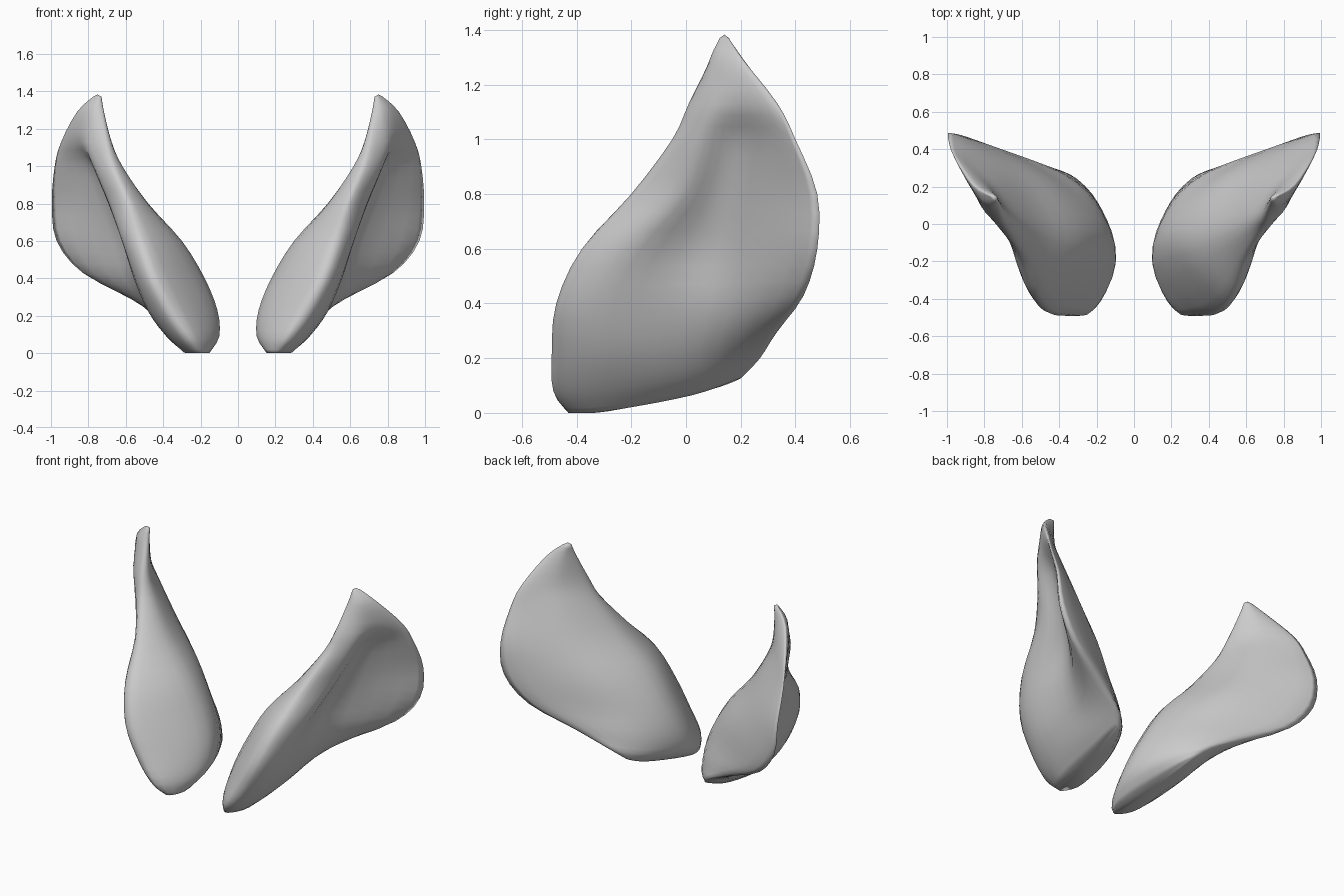
import bpy, bmesh
from mathutils import Vector

if "Cube" in bpy.data.objects:
    bpy.data.objects.remove(bpy.data.objects["Cube"])

# Cross-sections from base to tip: height, rear lift, then x,y of
# front lobe, inner side, back of dish, rear rim, dish hollow, outer lobe
SECTIONS = [
    (0.00, .33, .21, -.43, .15, -.28, .22, .08, .29, .20, .31, .02, .29, -.30),
    (0.08, .25, .25, -.485, .10, -.22, .19, .11, .37, .27, .40, .05, .37, -.33),
    (0.22, .13, .33, -.485, .11, -.15, .26, .18, .56, .33, .49, .05, .47, -.34),
    (0.40, .04, .42, -.465, .18, -.10, .38, .225, .83, .43, .57, .09, .55, -.33),
    (0.60, .00, .50, -.38, .30, -.08, .50, .26, .97, .48, .61, .12, .62, -.22),
    (0.80, .00, .58, -.20, .48, -.02, .64, .27, .995, .48, .695, .17, .69, -.03),
    (1.00, .00, .67, -.05, .62, .04, .74, .25, .98, .40, .785, .20, .77, .045),
    (1.13, .00, .705, .01, .68, .07, .78, .22, .945, .335, .865, .19, .80, .07),
    (1.29, .00, .725, .09, .72, .12, .77, .18, .86, .21, .82, .13, .77, .09),
    (1.37, .00, .735, .125, .73, .14, .745, .155, .775, .155, .765, .14, .75, .125),
]
AROUND, ALONG = 5, 3


def spline(a, b, c, d, t):
    return 0.5 * (2 * b + (c - a) * t + (2 * a - 5 * b + 4 * c - d) * t * t
                  + (3 * b - a - 3 * c + d) * t ** 3)


def smooth_loop(pts):
    n = len(pts)
    return [spline(pts[i - 1], pts[i], pts[(i + 1) % n], pts[(i + 2) % n], k / AROUND)
            for i in range(n) for k in range(AROUND)]


def ear_rings():
    rings = []
    for z, lift, *xy in SECTIONS:
        keys = [Vector((x, y, z + lift * (y + 0.42) * abs(y + 0.42)))
                for x, y in zip(xy[::2], xy[1::2])]
        rings.append(smooth_loop(keys))
    out, last = [], len(rings) - 1
    for i in range(last):
        four = [rings[min(max(i + o, 0), last)] for o in (-1, 0, 1, 2)]
        for k in range(ALONG):
            out.append([spline(*p, k / ALONG) for p in zip(*four)])
    out.append(rings[last])
    return out


def make_ear(name, side):
    bm = bmesh.new()
    rings = [[bm.verts.new((p.x * side, p.y, max(p.z, 0))) for p in r] for r in ear_rings()]
    n = len(rings[0])
    for a, b in zip(rings, rings[1:]):
        for i in range(n):
            j = (i + 1) % n
            bm.faces.new((a[i], a[j], b[j], b[i]))
    # Close base, and round off the tip
    for ring, rise in ((rings[0], 0), (rings[-1], 0.013)):
        c = bm.verts.new(sum((v.co for v in ring), Vector()) / n + Vector((0, 0, rise)))
        for i in range(n):
            bm.faces.new((ring[i], ring[(i + 1) % n], c))
    bmesh.ops.recalc_face_normals(bm, faces=bm.faces[:])
    for f in bm.faces:
        f.smooth = True
    mesh = bpy.data.meshes.new(name)
    bm.to_mesh(mesh)
    bm.free()
    bpy.context.collection.objects.link(bpy.data.objects.new(name, mesh))


# Mirrored pair of ears
make_ear("right_ear", 1)
make_ear("left_ear", -1)
